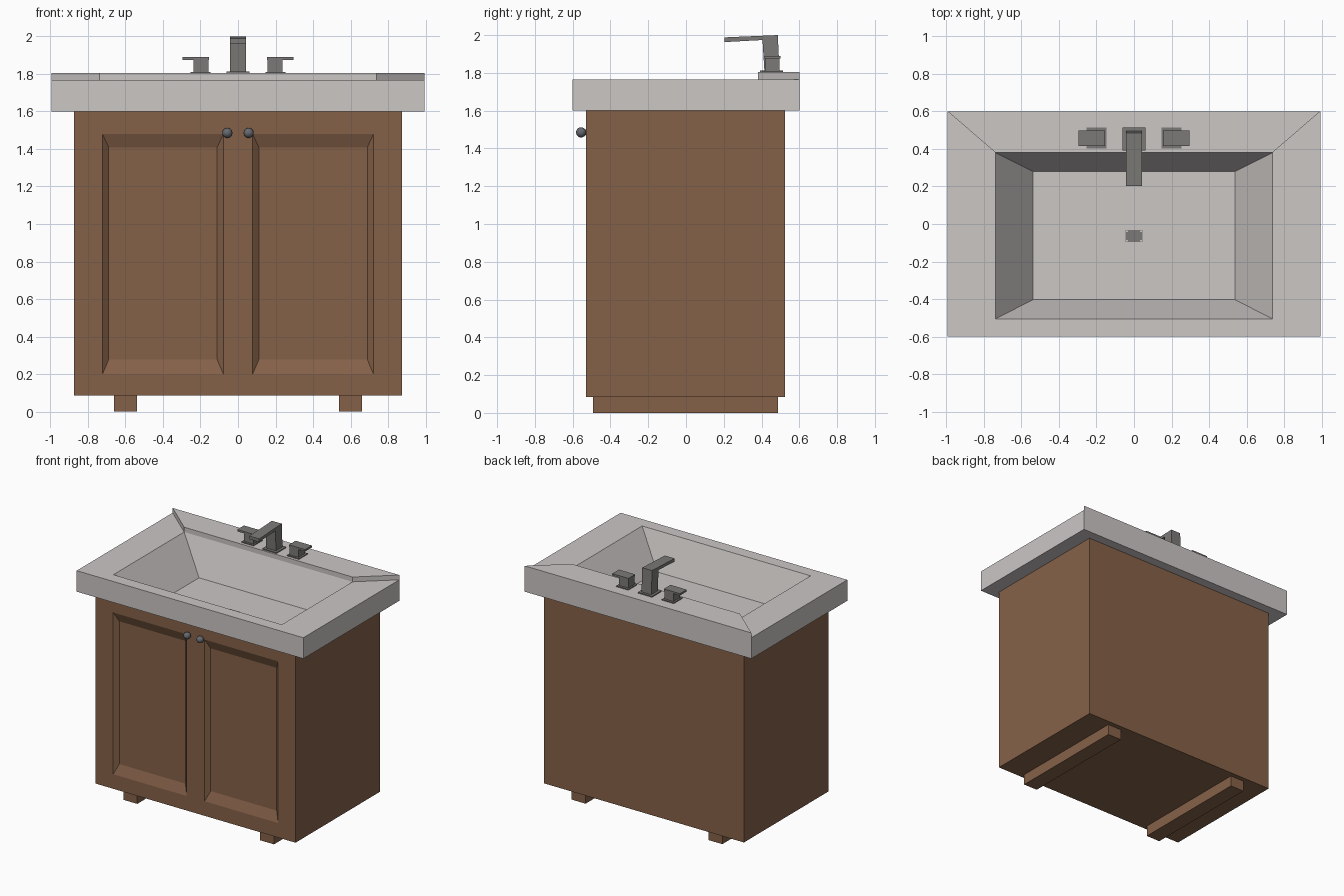
import bpy, bmesh, math

if "Cube" in bpy.data.objects:
    bpy.data.objects.remove(bpy.data.objects["Cube"])


def material(name, rgb):
    m = bpy.data.materials.new(name)
    m.diffuse_color = (*rgb, 1)
    m.use_nodes = True
    m.node_tree.nodes["Principled BSDF"].inputs["Base Color"].default_value = m.diffuse_color
    return m


WOOD = material("brown wood", (0.235, 0.121, 0.066))
STONE = material("pale stone", (0.60, 0.57, 0.56))
METAL = material("grey metal", (0.20, 0.195, 0.185))
KNOB = material("dark knob metal", (0.13, 0.14, 0.155))


def finish(name, bm, mat):
    bmesh.ops.remove_doubles(bm, verts=bm.verts, dist=1e-5)
    me = bpy.data.meshes.new(name)
    bm.to_mesh(me)
    bm.free()
    me.materials.append(mat)
    ob = bpy.data.objects.new(name, me)
    bpy.context.collection.objects.link(ob)
    return ob


def face(bm, pts):
    bm.faces.new([bm.verts.new(p) for p in pts])


def loft(bm, loops, cap_start=False, cap_end=False):
    for a, b in zip(loops, loops[1:]):
        for i in range(len(a)):
            j = (i + 1) % len(a)
            face(bm, (a[i], a[j], b[j], b[i]))
    if cap_start:
        face(bm, loops[0][::-1])
    if cap_end:
        face(bm, loops[-1])


def rect(x, y0, y1, z, x0=None):
    x0 = -x if x0 is None else x0
    return [(x0, y0, z), (x, y0, z), (x, y1, z), (x0, y1, z)]


def box(name, x0, x1, y0, y1, z0, z1, mat):
    bm = bmesh.new()
    loft(bm, [rect(x1, y0, y1, z0, x0), rect(x1, y0, y1, z1, x0)], True, True)
    return finish(name, bm, mat)


# Cabinet: open top (hidden by counter), front with two recessed panels
X, F, B, Z0, Z1 = 0.875, -0.53, 0.525, 0.085, 1.6
bm = bmesh.new()
face(bm, [(X, F, Z0), (X, B, Z0), (X, B, Z1), (X, F, Z1)])
face(bm, [(-X, B, Z0), (-X, F, Z0), (-X, F, Z1), (-X, B, Z1)])
face(bm, [(X, B, Z0), (-X, B, Z0), (-X, B, Z1), (X, B, Z1)])
face(bm, rect(X, F, B, Z0)[::-1])


def upright(x0, x1, z0, z1, y):
    return [(x0, y, z0), (x1, y, z0), (x1, y, z1), (x0, y, z1)]


xs = [-X, -0.722, -0.078, 0.078, 0.722, X]
zs = [Z0, 0.20, 1.48, Z1]
for i in range(5):
    for k in range(3):
        outer = upright(xs[i], xs[i + 1], zs[k], zs[k + 1], F)
        if i in (1, 3) and k == 1:
            inner = upright(xs[i] + 0.033, xs[i + 1] - 0.033, 0.278, 1.408, F + 0.03)
            loft(bm, [outer, inner], cap_end=True)
        else:
            face(bm, outer)
bmesh.ops.remove_doubles(bm, verts=bm.verts, dist=1e-5)
bmesh.ops.dissolve_limit(bm, angle_limit=0.01, verts=bm.verts, edges=bm.edges)
finish("cabinet", bm, WOOD)

# Counter with sunken basin
bm = bmesh.new()
T = 1.766
loft(bm, [rect(0.86, -0.52, 0.515, 1.6), rect(0.9925, -0.6, 0.6, 1.6),
          rect(0.9925, -0.6, 0.6, T), rect(0.7375, -0.505, 0.38, T),
          rect(0.5375, -0.403, 0.28, 1.495)], cap_end=True)
finish("counter_basin", bm, STONE)

# Raised back ledge with mitred ends
bm = bmesh.new()
ledge = [[(-0.7375, 0.38, z), (0.7375, 0.38, z), (0.9925, 0.6, z), (-0.9925, 0.6, z)]
         for z in (T, 1.804)]
loft(bm, ledge, False, True)
finish("back_ledge", bm, STONE)

# Drain plate with four pale corner dots
box("drain", -0.044, 0.044, -0.096, -0.031, 1.495, 1.499, METAL)
for sx in (-1, 1):
    for sy in (-1, 1):
        x, y = sx * 0.037, -0.0635 + sy * 0.026
        box("drain_hole", x - 0.005, x + 0.005, y - 0.004, y + 0.004, 1.498, 1.5, STONE)

# Faucet: base plate and column with sloping spout
box("faucet_base", -0.062, 0.062, 0.392, 0.514, 1.802, 1.812, METAL)
profile = [(0.415, 1.81), (0.405, 1.974), (0.203, 1.963), (0.203, 1.988),
           (0.486, 2.0), (0.495, 1.81)]
bm = bmesh.new()
loft(bm, [[(x, y, z) for y, z in profile] for x in (-0.043, 0.043)], True, True)
bmesh.ops.recalc_face_normals(bm, faces=bm.faces)
finish("faucet_spout", bm, METAL)

for s in (-1, 1):
    def side_box(name, a, b, y0, y1, z0, z1, mat):
        box(name, min(s * a, s * b), max(s * a, s * b), y0, y1, z0, z1, mat)

    # Tap handles
    side_box("handle_base", 0.146, 0.252, 0.403, 0.513, 1.802, 1.811, METAL)
    side_box("handle_post", 0.158, 0.238, 0.418, 0.496, 1.81, 1.876, METAL)
    side_box("handle_lever", 0.155, 0.297, 0.415, 0.499, 1.875, 1.89, METAL)
    # Foot rails
    side_box("foot_rail", 0.538, 0.66, -0.492, 0.488, 0, 0.086, WOOD)
    # Door knobs
    bpy.ops.mesh.primitive_uv_sphere_add(segments=16, ring_count=10, radius=0.027,
                                         location=(s * 0.057, -0.555, 1.485),
                                         rotation=(math.pi / 2, 0, 0))
    knob = bpy.context.object
    knob.name = "door_knob"
    knob.data.materials.append(KNOB)
    bpy.ops.object.shade_smooth_by_angle()
    bpy.ops.mesh.primitive_cylinder_add(vertices=12, radius=0.014, depth=0.03,
                                        location=(s * 0.057, -0.535, 1.485),
                                        rotation=(math.pi / 2, 0, 0))
    neck = bpy.context.object
    neck.name = "knob_neck"
    neck.data.materials.append(KNOB)
